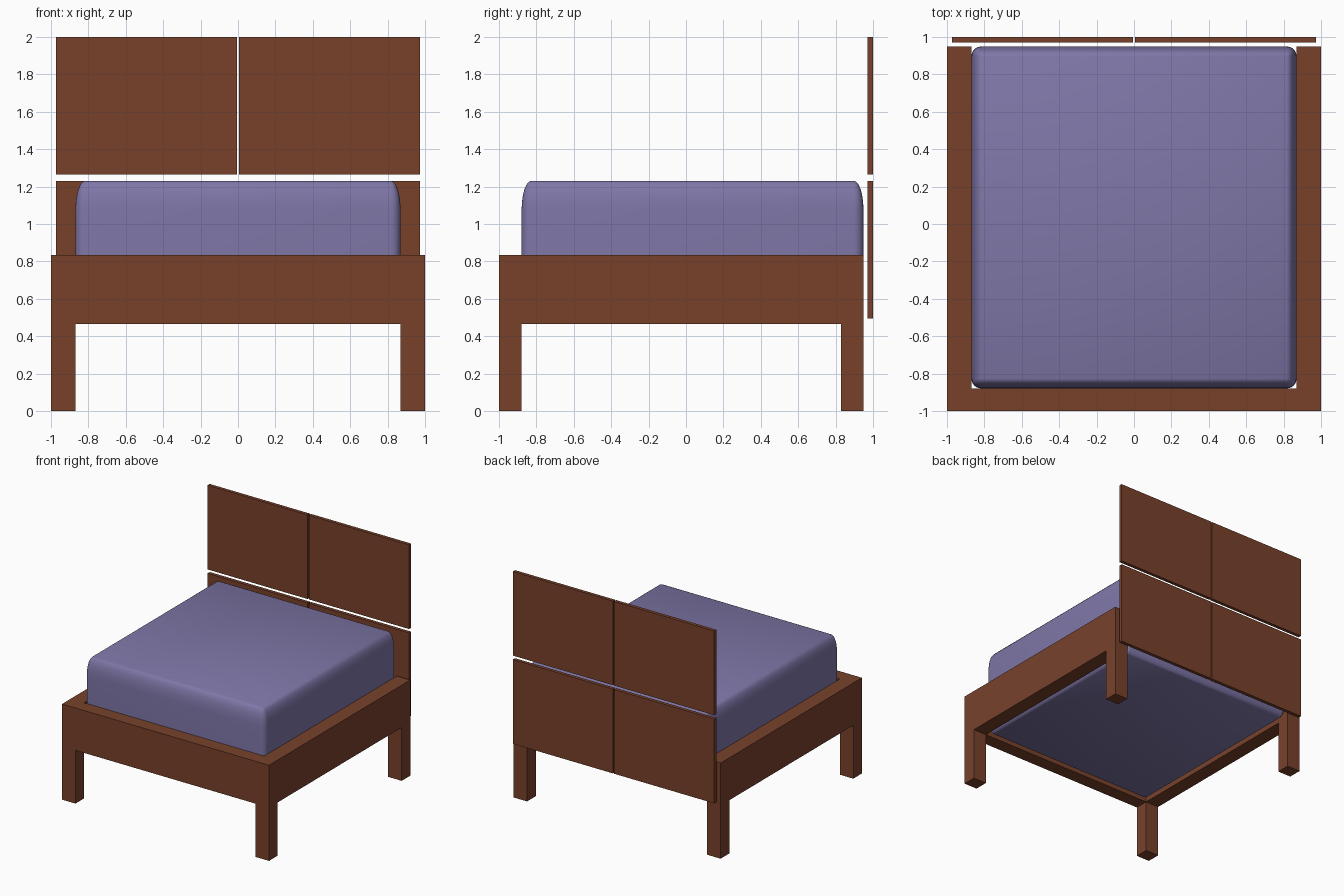
import bpy, bmesh, math

if "Cube" in bpy.data.objects:
    bpy.data.objects.remove(bpy.data.objects["Cube"])


def material(name, colour):
    m = bpy.data.materials.new(name)
    m.diffuse_color = (*colour, 1)
    m.use_nodes = True
    m.node_tree.nodes["Principled BSDF"].inputs["Base Color"].default_value = m.diffuse_color
    return m


wood = material("brown wood", (0.188, 0.053, 0.024))
fabric = material("lavender fabric", (0.212, 0.184, 0.39))


def make_object(name, bm, mat):
    bmesh.ops.recalc_face_normals(bm, faces=bm.faces)
    mesh = bpy.data.meshes.new(name)
    bm.to_mesh(mesh)
    bm.free()
    mesh.materials.append(mat)
    ob = bpy.data.objects.new(name, mesh)
    bpy.context.collection.objects.link(ob)
    return ob


def box_bm(lo, hi):
    bm = bmesh.new()
    bmesh.ops.create_cube(bm, size=1)
    for v in bm.verts:
        v.co = [a if c < 0 else b for c, a, b in zip(v.co, lo, hi)]
    return bm


def box(name, lo, hi, mat):
    return make_object(name, box_bm(lo, hi), mat)


LEG_H, RAIL_TOP = 0.465, 0.835
IN_X, FRONT, BACK = 0.87, -1.0, 0.95

# U-shaped rail, open towards the headboard
bm = bmesh.new()
outline = [(-1, BACK), (-1, FRONT), (1, FRONT), (1, BACK),
           (IN_X, BACK), (IN_X, -0.88), (-IN_X, -0.88), (-IN_X, BACK)]
face = bm.faces.new([bm.verts.new((x, y, LEG_H)) for x, y in outline])
top = bmesh.ops.extrude_face_region(bm, geom=[face], use_keep_orig=True)["geom"]
for v in top:
    if isinstance(v, bmesh.types.BMVert):
        v.co.z = RAIL_TOP
make_object("bed_rail", bm, wood)

# Legs and headboard panels, mirrored left and right
for side, s in (("left", -1), ("right", 1)):
    x0, x1 = sorted((s * IN_X, s))
    box(f"{side}_front_leg", (x0, FRONT, 0), (x1, -0.88, LEG_H), wood)
    box(f"{side}_back_leg", (x0, 0.83, 0), (x1, BACK, LEG_H), wood)
    x0, x1 = sorted((s * 0.006, s * 0.973))
    box(f"{side}_lower_headboard_panel", (x0, 0.97, 0.495), (x1, 1, 1.231), wood)
    box(f"{side}_upper_headboard_panel", (x0, 0.97, 1.265), (x1, 1, 2), wood)

# Mattress: rounded box whose rounding is stretched three times in height
STRETCH = 3
bm = box_bm((-0.869, -0.879, 0.468 / STRETCH), (0.869, 0.949, 1.231 / STRETCH))
bmesh.ops.bevel(bm, geom=bm.edges[:], offset=0.052, segments=6, profile=0.5,
                affect='EDGES', clamp_overlap=True)
for v in bm.verts:
    v.co.z *= STRETCH
mattress = make_object("mattress", bm, fabric)
bpy.context.view_layer.objects.active = mattress
mattress.select_set(True)
bpy.ops.object.shade_smooth_by_angle(angle=math.radians(40))
